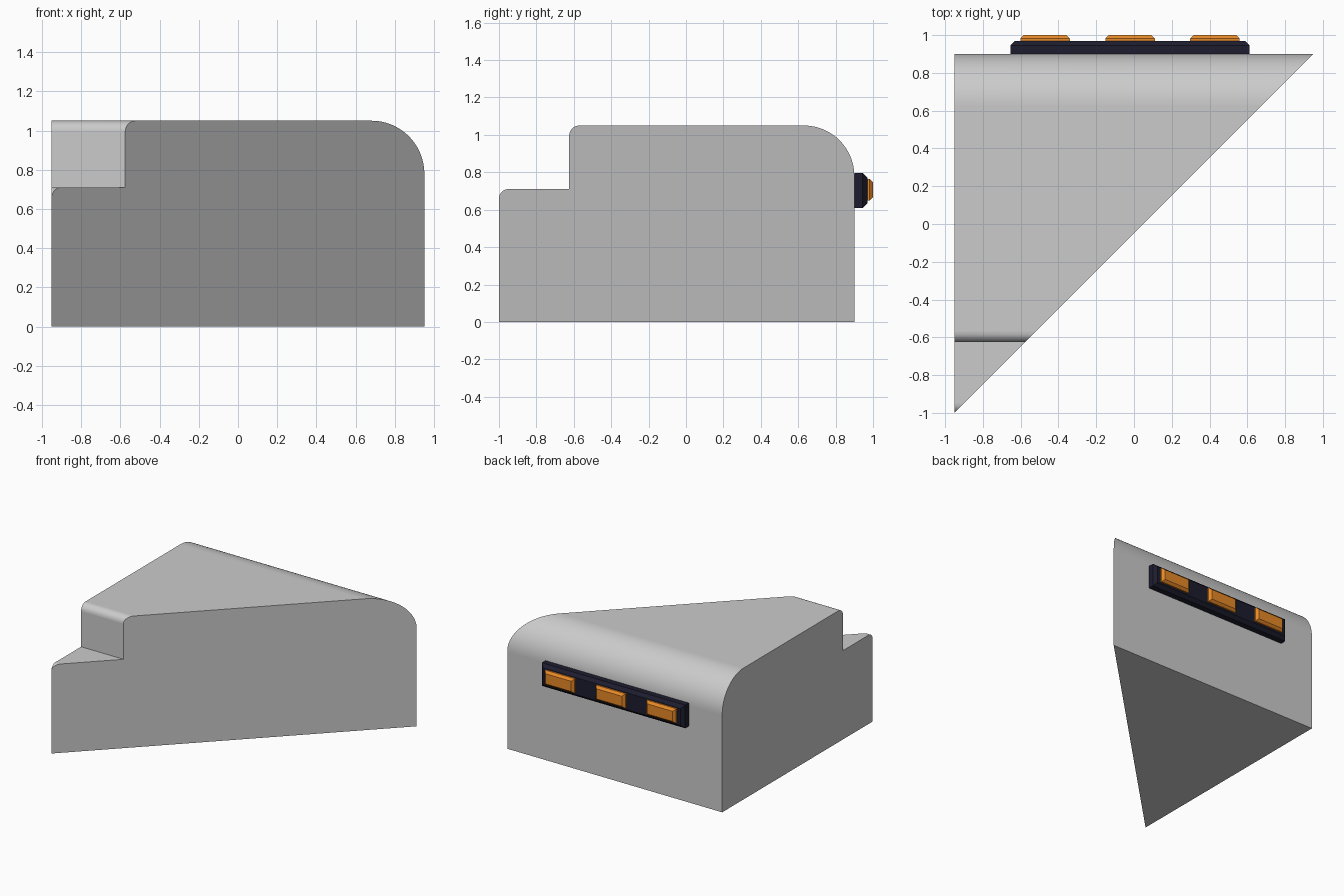
import bpy, bmesh, math

if "Cube" in bpy.data.objects:
    bpy.data.objects.remove(bpy.data.objects["Cube"])


def material(name, color):
    m = bpy.data.materials.new(name)
    m.diffuse_color = color
    m.use_nodes = True
    m.node_tree.nodes["Principled BSDF"].inputs["Base Color"].default_value = m.diffuse_color
    return m


def finish(bm, name, mat=None, angle=20):
    bmesh.ops.recalc_face_normals(bm, faces=bm.faces[:])
    me = bpy.data.meshes.new(name)
    bm.to_mesh(me)
    bm.free()
    ob = bpy.data.objects.new(name, me)
    bpy.context.collection.objects.link(ob)
    if mat:
        me.materials.append(mat)
    bpy.ops.object.select_all(action='DESELECT')
    ob.select_set(True)
    bpy.context.view_layer.objects.active = ob
    bpy.ops.object.shade_smooth_by_angle(angle=math.radians(angle))
    return ob


def arc(cy, cz, r, start, end, n):
    angles = [math.radians(start + (end - start) * i / n) for i in range(n + 1)]
    return [(cy + r * math.cos(a), cz + r * math.sin(a)) for a in angles]


def raised_block(name, x0, x1, y0, y1, z0, z1, chamfer, mat):
    """Box whose rear-facing (+y) rim is chamfered."""
    bm = bmesh.new()
    bmesh.ops.create_cube(bm, size=1)
    for v in bm.verts:
        v.co = (x1 if v.co.x > 0 else x0, y1 if v.co.y > 0 else y0, z1 if v.co.z > 0 else z0)
    rim = [e for e in bm.edges if all(abs(v.co.y - y1) < 1e-5 for v in e.verts)]
    bmesh.ops.bevel(bm, geom=rim, offset=chamfer, segments=1, affect='EDGES')
    return finish(bm, name, mat)


# Wedge body: stepped side profile, running from the left wall to the diagonal wall
profile = ([(-1, 0)] + arc(-0.95, 0.66, 0.05, 180, 90, 8)
           + [(-0.625, 0.71)] + arc(-0.57, 0.995, 0.055, 180, 90, 8)
           + arc(0.63, 0.78, 0.27, 90, 0, 24) + [(0.9, 0)])
bm = bmesh.new()
left = [bm.verts.new((-0.95, y, z)) for y, z in profile]
diag = [bm.verts.new((y + 0.05, y, z)) if y > -0.9999 else v
        for (y, z), v in zip(profile, left)]
bm.faces.new(left)
bm.faces.new(diag)
for i in range(len(profile)):
    j = (i + 1) % len(profile)
    ring = list(dict.fromkeys([left[i], left[j], diag[j], diag[i]]))
    if len(ring) > 2:
        bm.faces.new(ring)
body = finish(bm, "wedge_body")
# Keep large flat panels flat, only the rounded strips smooth
for p in body.data.polygons:
    if max(abs(c) for c in p.normal) > 0.9999:
        p.use_smooth = False

# Light bar on the back wall with three lamps
dark = material("dark_housing", (0.012, 0.012, 0.028, 1))
amber = material("amber_lamp", (0.8, 0.25, 0.02, 1))
raised_block("light_bar", -0.655, 0.612, 0.9, 0.97, 0.61, 0.795, 0.025, dark)
for i, x in enumerate((-0.47, -0.021, 0.428)):
    raised_block(f"lamp_{i + 1}", x - 0.131, x + 0.131, 0.955, 1.0, 0.648, 0.765, 0.018, amber)
